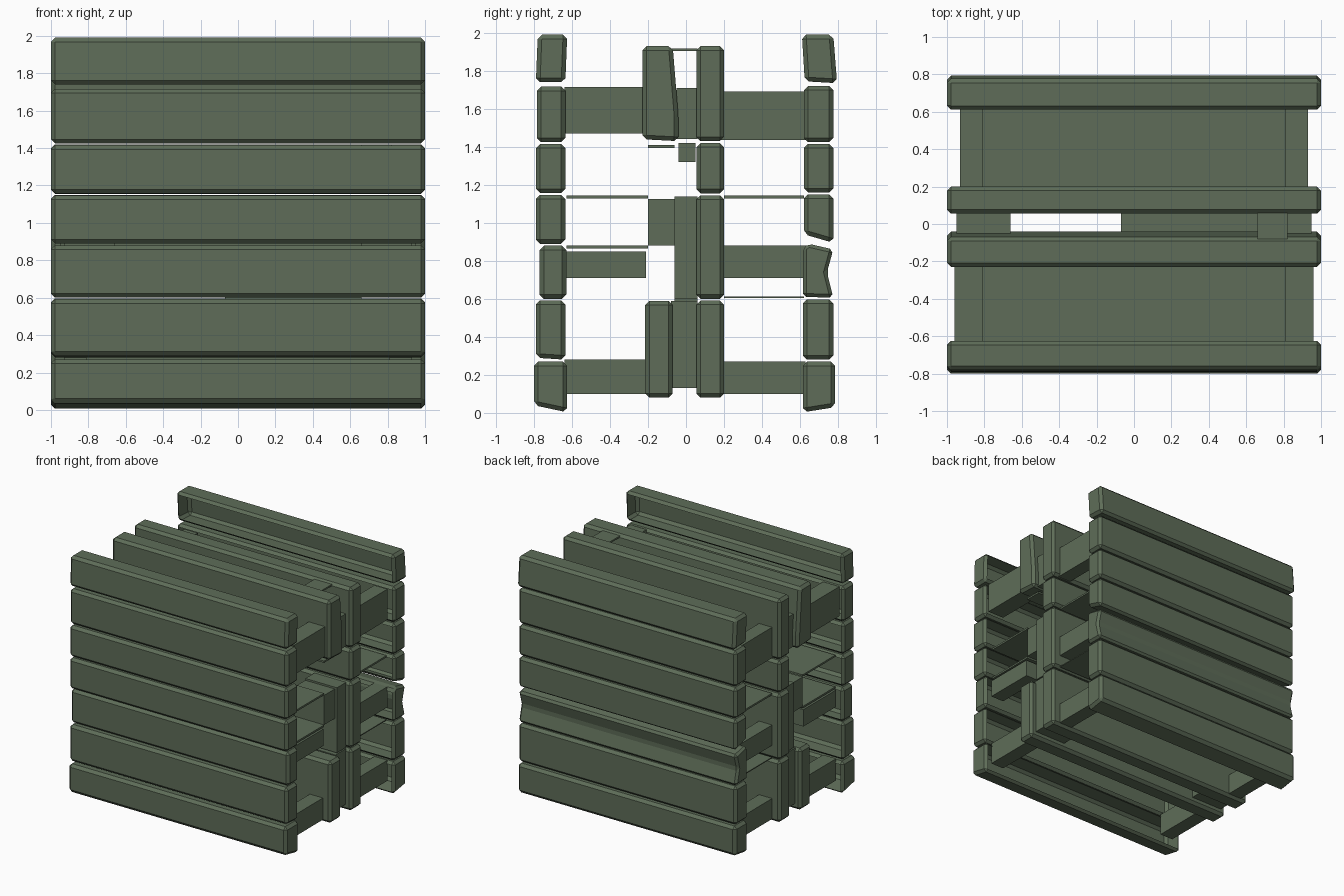
import bpy, bmesh

mat = bpy.data.materials.new("olive green")
mat.diffuse_color = (0.112, 0.152, 0.098, 1)


def finish(name, bm):
    bmesh.ops.recalc_face_normals(bm, faces=bm.faces)
    me = bpy.data.meshes.new(name)
    bm.to_mesh(me)
    bm.free()
    me.materials.append(mat)
    ob = bpy.data.objects.new(name, me)
    bpy.context.collection.objects.link(ob)
    return ob


def beam(name, profile, x0=-1.0, x1=1.0, bevel=0.022, open_dir=0):
    """Extrude a (y, z) profile along x; open_dir removes the big face on that y side."""
    bm = bmesh.new()
    face = bm.faces.new([bm.verts.new((x0, y, z)) for y, z in profile])
    ext = bmesh.ops.extrude_face_region(bm, geom=[face])["geom"]
    for v in ext:
        if isinstance(v, bmesh.types.BMVert):
            v.co.x = x1
    bmesh.ops.recalc_face_normals(bm, faces=bm.faces)
    if bevel:
        bmesh.ops.bevel(bm, geom=list(bm.edges), offset=bevel, segments=1,
                        affect='EDGES', clamp_overlap=True)
    if open_dir:
        bm.normal_update()
        side = [f for f in bm.faces if f.normal.y * open_dir > 0.9]
        bmesh.ops.delete(bm, geom=[max(side, key=lambda f: f.calc_area())], context='FACES')
    return finish(name, bm)


def rect(y0, y1, z0, z1):
    return [(y0, z0), (y1, z0), (y1, z1), (y0, z1)]


def box(name, x0, x1, y0, y1, z0, z1, bevel=0):
    return beam(name, rect(y0, y1, z0, z1), x0, x1, bevel)


# Outer plank walls, hollow towards the middle
front = [
    [(-0.80, 0.04), (-0.625, 0.003), (-0.625, 0.27), (-0.80, 0.27)],
    [(-0.79, 0.29), (-0.635, 0.28), (-0.635, 0.592), (-0.79, 0.592)],
    rect(-0.77, -0.63, 0.60, 0.88),
    rect(-0.79, -0.635, 0.89, 1.147),
    rect(-0.79, -0.635, 1.157, 1.415),
    rect(-0.785, -0.635, 1.425, 1.717),
    [(-0.79, 1.74), (-0.635, 1.74), (-0.625, 1.99), (-0.78, 1.99)],
]
back = [
    [(0.615, 0.003), (0.785, 0.03), (0.785, 0.27), (0.615, 0.27)],
    rect(0.615, 0.775, 0.28, 0.597),
    [(0.615, 0.61), (0.775, 0.607), (0.742, 0.74), (0.775, 0.86), (0.645, 0.89), (0.615, 0.87)],
    [(0.62, 0.94), (0.775, 0.895), (0.775, 1.15), (0.62, 1.15)],
    rect(0.62, 0.775, 1.16, 1.415),
    rect(0.62, 0.775, 1.425, 1.72),
    [(0.625, 1.745), (0.795, 1.735), (0.775, 1.99), (0.61, 1.99)],
]
for i, p in enumerate(front):
    beam(f"front_plank_{i + 1}", p, open_dir=1)
for i, p in enumerate(back):
    beam(f"back_plank_{i + 1}", p, open_dir=-1)

# Inner planks
beam("inner_front_top", [(-0.23, 1.44), (-0.04, 1.43), (-0.04, 1.56), (-0.07, 1.93), (-0.23, 1.93)])
box("inner_front_bottom", -1, 1, -0.215, -0.07, 0.08, 0.59, 0.022)
for i, (z0, z1) in enumerate([(0.08, 0.592), (0.6, 1.145), (1.155, 1.42), (1.43, 1.93)]):
    box(f"inner_back_{i + 1}", -1, 1, 0.055, 0.2, z0, z1, 0.022)

# Cross blocks, mirrored left and right
for side, s in (("left", -1), ("right", 1)):
    def pair(name, xa, xb, *yz):
        a, b = sorted((s * xa, s * xb))
        box(f"{name}_{side}", a, b, *yz)
    pair("front_block_top", 0.81, 0.96, -0.64, -0.2, 1.47, 1.715)
    pair("front_block_middle", 0.81, 0.93, -0.64, -0.21, 0.71, 0.85)
    pair("front_block_bottom", 0.81, 0.93, -0.64, -0.2, 0.10, 0.28)
    pair("back_block_top", 0.81, 0.93, 0.18, 0.63, 1.435, 1.69)
    pair("back_block_middle", 0.81, 0.93, 0.18, 0.63, 0.71, 0.88)
    pair("back_block_bottom", 0.81, 0.93, 0.18, 0.63, 0.10, 0.27)
    pair("centre_block_top", 0.66, 0.95, -0.05, 0.06, 1.44, 1.71)
    pair("centre_block_middle", 0.66, 0.95, -0.06, 0.06, 0.6, 1.14)
    pair("centre_block_bottom", 0.66, 0.95, -0.08, 0.06, 0.13, 0.59)
    pair("front_stub", 0.66, 0.93, -0.2, -0.06, 0.88, 1.125)

# Thin floor plates and small fittings
box("front_plate_upper", -0.93, 0.93, -0.63, -0.2, 1.128, 1.143)
box("front_plate_lower", -0.93, 0.93, -0.63, -0.2, 0.865, 0.88)
box("back_plate_upper", -0.93, 0.93, 0.2, 0.62, 1.128, 1.143)
box("back_plate_lower", -0.93, 0.93, 0.2, 0.62, 0.605, 0.613)
box("centre_plate", -0.07, 0.66, -0.06, 0.06, 0.59, 0.6)
box("top_bridge", 0.66, 0.82, -0.08, 0.06, 1.905, 1.918)
box("small_block", 0.66, 0.82, -0.04, 0.05, 1.32, 1.42)
box("small_plate", 0.66, 0.93, -0.2, -0.06, 1.395, 1.41)
